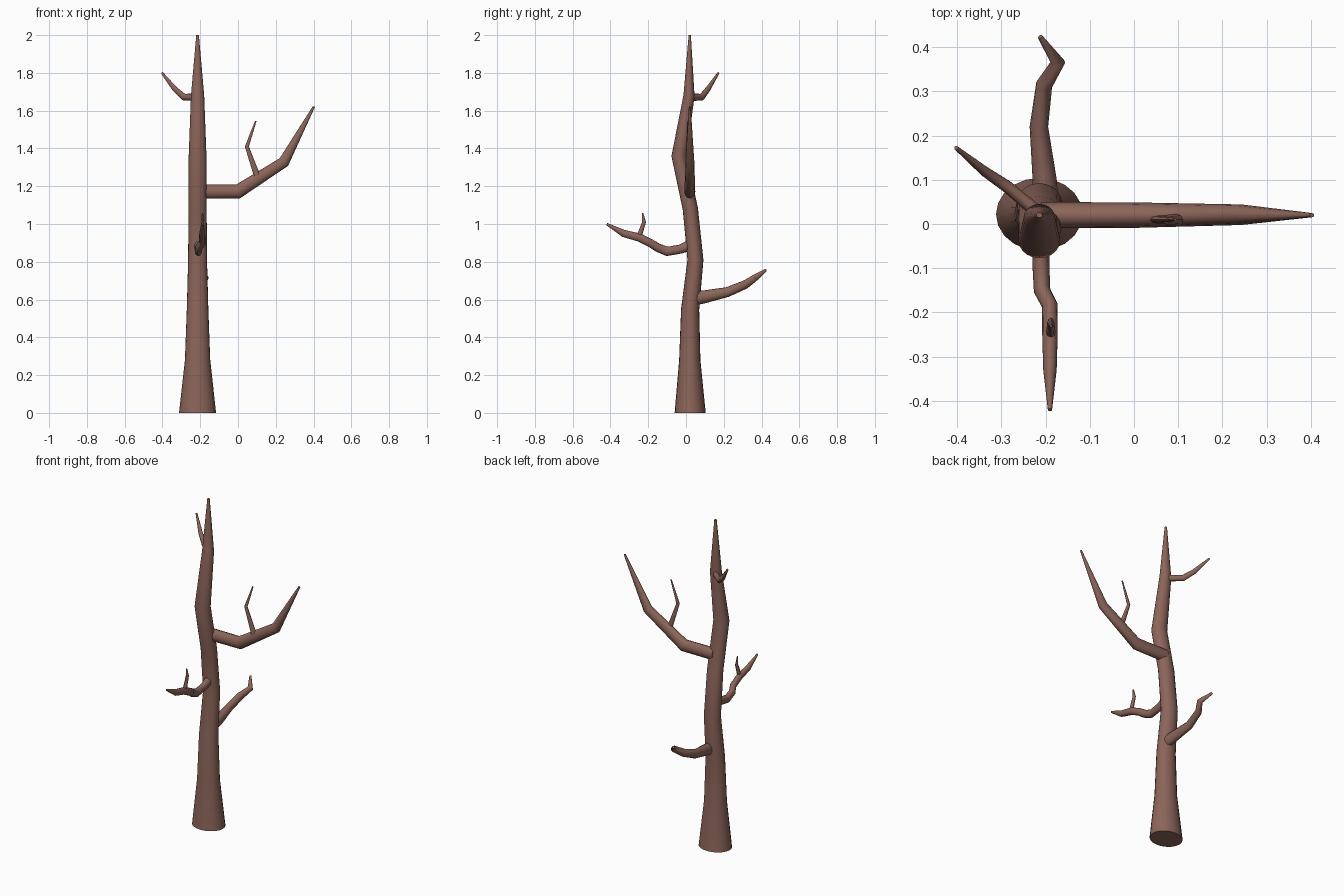
import bpy, bmesh, math
from mathutils import Vector

if "Cube" in bpy.data.objects:
    bpy.data.objects.remove(bpy.data.objects["Cube"])

bark = bpy.data.materials.new("bark")
bark.diffuse_color = (0.26, 0.13, 0.10, 1)
bark.use_nodes = True
bark.node_tree.nodes["Principled BSDF"].inputs["Base Color"].default_value = bark.diffuse_color


def limb(name, points, sides=12, across=None, squash=0.8):
    """Tapered tube through (x, y, z, radius) points, mitred at the bends.
    'across' is the wide axis for upright limbs; other limbs are taller than wide."""
    bm = bmesh.new()
    pos = [Vector(p[:3]) for p in points]
    rings = []
    for i, p in enumerate(pos):
        d_in = (p - pos[max(i - 1, 0)]).normalized()
        d_out = (pos[min(i + 1, len(pos) - 1)] - p).normalized()
        t = (d_in + d_out).normalized()
        if across:
            u = Vector(across)
            u = (u - t * u.dot(t)).normalized()
            v = t.cross(u)
            a, b = 1, squash
        else:
            u = t.cross(Vector((0, 0, 1))).normalized()
            v = u.cross(t)
            u, v = v, -u
            a, b = 1, squash
        r = points[i][3]
        # widen the ring along the bend so the limb keeps its thickness
        bend = d_out - d_in if 0 < i < len(pos) - 1 else Vector()
        stretch = 1 / max(0.6, d_out.dot(t)) - 1 if bend.length > 1e-4 else 0
        axis = bend.normalized() if bend.length > 1e-4 else Vector()
        ring = []
        for k in range(sides):
            ang = 2 * math.pi * k / sides
            o = u * (a * r * math.cos(ang)) + v * (b * r * math.sin(ang))
            ring.append(bm.verts.new(p + o + axis * o.dot(axis) * stretch))
        rings.append(ring)
    for lo, hi in zip(rings, rings[1:]):
        for k in range(sides):
            n = (k + 1) % sides
            bm.faces.new((lo[k], lo[n], hi[n], hi[k]))
    bm.faces.new(rings[0][::-1])
    bm.faces.new(rings[-1])
    bmesh.ops.recalc_face_normals(bm, faces=bm.faces)
    me = bpy.data.meshes.new(name)
    bm.to_mesh(me)
    bm.free()
    me.materials.append(bark)
    ob = bpy.data.objects.new(name, me)
    bpy.context.collection.objects.link(ob)
    return ob


X = (1, 0, 0)
Y = (0, 1, 0)

# Trunk: flared foot, gentle sway in y, pointed top
limb("trunk", [
    (-0.214, 0.022, 0.00, 0.098), (-0.214, 0.020, 0.28, 0.067),
    (-0.214, 0.022, 0.55, 0.057), (-0.214, 0.050, 0.81, 0.050),
    (-0.214, 0.023, 1.08, 0.048), (-0.214, -0.037, 1.36, 0.047),
    (-0.214, 0.016, 1.68, 0.035), (-0.214, 0.020, 2.00, 0.007)],
    sides=20, across=X, squash=0.84)

# Large right branch and its twig
limb("right_branch", [
    (-0.21, 0.02, 1.172, 0.037), (0.00, 0.02, 1.172, 0.036),
    (0.243, 0.021, 1.328, 0.029), (0.402, 0.02, 1.622, 0.006)])
limb("right_branch_twig", [
    (0.11, 0.01, 1.23, 0.018), (0.047, 0.01, 1.41, 0.010),
    (0.094, 0.01, 1.545, 0.004)], sides=8, across=X)

# Small upper left branch
limb("upper_left_branch", [
    (-0.21, 0.02, 1.672, 0.020), (-0.285, 0.083, 1.671, 0.018),
    (-0.335, 0.117, 1.715, 0.015), (-0.402, 0.172, 1.80, 0.006)], sides=10)

# Front branch and its twig
limb("front_branch", [
    (-0.21, 0.03, 0.89, 0.030), (-0.21, -0.03, 0.867, 0.024),
    (-0.21, -0.10, 0.855, 0.024), (-0.208, -0.15, 0.875, 0.023),
    (-0.19, -0.185, 0.897, 0.022), (-0.19, -0.245, 0.928, 0.022),
    (-0.19, -0.33, 0.95, 0.019), (-0.19, -0.42, 1.00, 0.006)])
limb("front_branch_twig", [
    (-0.188, -0.25, 0.93, 0.014), (-0.188, -0.222, 1.01, 0.010),
    (-0.188, -0.230, 1.058, 0.004)], sides=8, across=Y)

# Back branch
limb("back_branch", [
    (-0.200, 0.04, 0.605, 0.037), (-0.202, 0.10, 0.615, 0.034),
    (-0.215, 0.22, 0.640, 0.026), (-0.203, 0.315, 0.680, 0.023),
    (-0.172, 0.365, 0.715, 0.018), (-0.212, 0.423, 0.757, 0.007)])

# Smooth bark, crisp end caps
bpy.ops.object.select_all(action='SELECT')
bpy.context.view_layer.objects.active = bpy.data.objects["trunk"]
bpy.ops.object.shade_smooth_by_angle(angle=math.radians(50))
